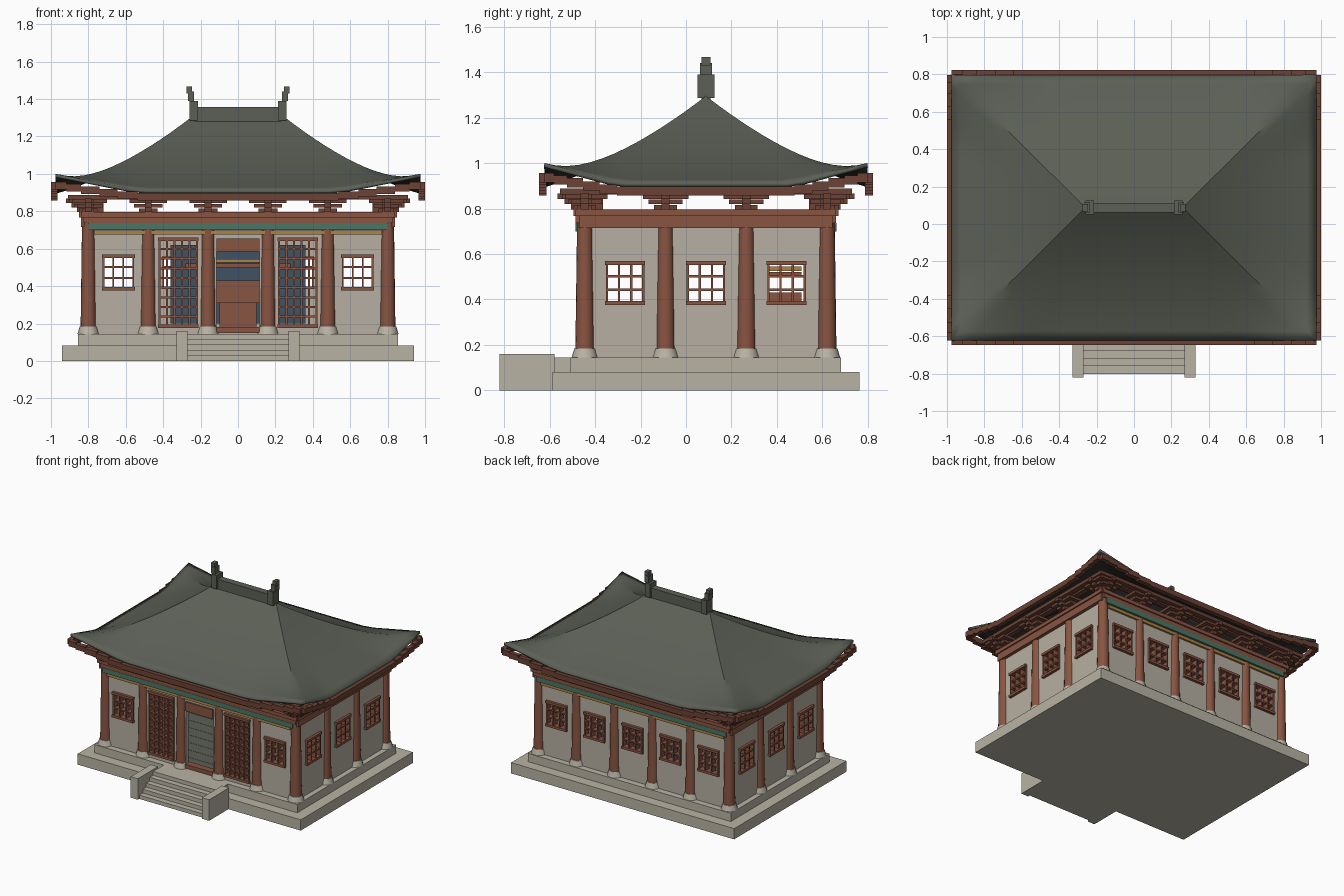
import bpy, bmesh
from mathutils import Matrix, Vector

if "Cube" in bpy.data.objects:
    bpy.data.objects.remove(bpy.data.objects["Cube"])


def material(name, r, g, b):
    m = bpy.data.materials.new(name)
    m.use_nodes = True
    m.diffuse_color = (r, g, b, 1)
    m.node_tree.nodes["Principled BSDF"].inputs["Base Color"].default_value = (r, g, b, 1)
    return m


STONE = material("pale stone", .48, .45, .37)
WALL = material("plaster", .47, .43, .36)
WOOD = material("red brown wood", .25, .09, .055)
DARK_WOOD = material("dark brown wood", .15, .055, .035)
TILE = material("grey roof tile", .105, .115, .092)
SOFFIT = material("dark soffit", .03, .03, .028)
GREEN = material("green paint", .07, .18, .13)
GOLD = material("gold paint", .42, .23, .06)
BLUE = material("blue cloth", .05, .085, .13)

CY = .0875                      # the hall sits slightly behind the origin
HX, HY = .8, .5325              # half spacing of the outer columns
COLS_X = [-.8, -.48, -.16, .16, .48, .8]
COLS_Y = [-HY, -HY / 3, HY / 3, HY]
GROUND = .145
SIDES = ("front", "back", "left", "right")


def finish(name, bm, *mats):
    me = bpy.data.meshes.new(name)
    bm.to_mesh(me)
    bm.free()
    for m in mats:
        me.materials.append(m)
    ob = bpy.data.objects.new(name, me)
    bpy.context.collection.objects.link(ob)
    return ob


def smooth(ob):
    bpy.ops.object.select_all(action="DESELECT")
    ob.select_set(True)
    bpy.context.view_layer.objects.active = ob
    bpy.ops.object.shade_smooth_by_angle(angle=.6)


def boxes(name, mat, spans):
    """One object from boxes (x0, x1, y0, y1, z0, z1), y measured from the hall centre."""
    bm = bmesh.new()
    for x0, x1, y0, y1, z0, z1 in spans:
        mid = Vector((x0 + x1, y0 + y1 + 2 * CY, z0 + z1)) / 2
        size = Matrix.Diagonal((abs(x1 - x0), abs(y1 - y0), z1 - z0, 1))
        bmesh.ops.create_cube(bm, size=1, matrix=Matrix.Translation(mid) @ size)
    return finish(name, bm, mat)


def on_side(side, a0, a1, o0, o1, z0, z1):
    """Box on one side of the hall: a runs along the wall, o outward from the centre."""
    s = -1 if side in ("front", "right") else 1
    if side in ("front", "back"):
        return (a0, a1, s * o0, s * o1, z0, z1)
    return (s * o0, s * o1, a0, a1, z0, z1)


def along(side):
    return (COLS_X, HY) if side in ("front", "back") else (COLS_Y, HX)


# Stone platform and front stairs
boxes("platform", STONE, [(-.94, .94, -.675, .675, 0, .082),
                          (-.855, .855, -.595, .595, .082, GROUND)])
boxes("stairs", STONE, [(-.27, .27, -.89 + .042 * i, -.58, 0, .029 * (i + 1)) for i in range(5)])
boxes("stair_cheeks", STONE, [(s * .27, s * .33, -.907, -.665, 0, .16) for s in (-1, 1)])
boxes("floor_planks", TILE, [(-.77, .77, -.5 + i * .1, -.402 + i * .1, GROUND, .15) for i in range(10)])

# Columns on round stone feet
spots = {(x, y) for x in COLS_X for y in (-HY, HY)} | {(x, y) for x in (-HX, HX) for y in COLS_Y}


def cones(name, mat, r0, r1, z0, z1):
    bm = bmesh.new()
    for x, y in sorted(spots):
        bmesh.ops.create_cone(bm, cap_ends=True, segments=16, radius1=r0, radius2=r1, depth=z1 - z0,
                              matrix=Matrix.Translation((x, y + CY, (z0 + z1) / 2)))
    smooth(finish(name, bm, mat))


cones("columns", WOOD, .042, .034, GROUND, .74)
cones("column_feet", STONE, .058, .046, GROUND, .185)

# Walls with openings, window lattices and lattice doors
walls, bars = [], []
for side in SIDES:
    cols, out = along(side)
    for a0, a1 in zip(cols, cols[1:]):
        c = (a0 + a1) / 2
        half, low, high, nv, nh = .08, .385, .56, 2, 2
        if side == "front" and abs(c) < .1:
            half, low, high, nv, nh = .115, .165, .655, 0, 0
        elif side == "front" and abs(c) < .4:
            half, low, high, nv, nh = .1, .185, .65, 4, 8
        i, o = out - .015, out + .015
        for span in ((a0, c - half, GROUND, .74), (c + half, a1, GROUND, .74),
                     (c - half, c + half, GROUND, low), (c - half, c + half, high, .74)):
            walls.append(on_side(side, *span[:2], i, o, *span[2:]))
        for k in range(nv):
            a = c + half * (2 * (k + 1) / (nv + 1) - 1)
            bars.append(on_side(side, a - .005, a + .005, i - .005, o + .012, low, high))
        for k in range(nh):
            z = low + (high - low) * (k + 1) / (nh + 1)
            bars.append(on_side(side, c - half, c + half, i - .005, o + .008, z - .005, z + .005))
        if nv:
            for z in (low, high):
                bars.append(on_side(side, c - half - .008, c + half + .008, i, o + .02, z - .009, z + .009))
            for a in (c - half, c + half):
                bars.append(on_side(side, a - .005, a + .005, i, o + .012, low, high))
boxes("walls", WALL, walls)
boxes("window_lattices", WOOD, bars)

# Central doorway
boxes("doorway_frame", WOOD, [(-.115, .115, -.56, -.51, z0, z1)
                              for z0, z1 in ((.15, .18), (.585, .61), (.61, .635), (.635, .655))])

# Altar, canopy rail and cloth inside
boxes("altar", WOOD, [(-.1, .1, .29, .4, .15, .31), (-.115, .115, .27, .42, .31, .43)])
boxes("canopy_rail", WOOD, [(-.28, .28, .28, .42, .5, .52)])
boxes("canopy_trim", GOLD, [(-.2, .2, .28, .42, .525, .545)])
boxes("back_cloth", BLUE, [(-.36, .36, .46, .468, .2, .62)])

# Painted rails and tie beams
boxes("gold_rails", GOLD, [on_side(s, -.77, .77, HY, HY + .03, .675, .697) for s in SIDES[:2]])
boxes("green_rails", GREEN, [on_side(s, -.8, .8, HY - .03, HY + .042, .7, .737) for s in SIDES[:2]])
beams = []
for side in SIDES:
    cols, out = along(side)
    end = cols[-1]
    low = .737 if side in SIDES[:2] else .715
    beams.append(on_side(side, -end - .025, end + .025, out - .03, out + .04, low, .768))
    beams.append(on_side(side, -end - .04, end + .04, out - .04, out + .05, .768, .795))
boxes("tie_beams", WOOD, beams)

# Stepped brackets carrying the eave purlins
brackets, purlins = [], []
for side in SIDES:
    cols, out = along(side)
    for a in cols:
        for k in range(3):
            w, z = .05 + .025 * k, .795 + .024 * k
            brackets.append(on_side(side, a - w, a + w, out - .03, out + .035 + .025 * k, z, z + .02))
            w = .018
            brackets.append(on_side(side, a - w, a + w, out - .08, out + .06 + .03 * k, z, z + .024))
    for k in range(2):
        reach = .035 + .055 * k
        end = cols[-1] + reach + .02
        purlins.append(on_side(side, -end, end, out + reach - .02, out + reach + .02, .862, .888))
boxes("brackets", DARK_WOOD, brackets)
boxes("eave_purlins", DARK_WOOD, purlins)

# Curved hip roof built as rings from the ridge out to the lifted eaves
RIDGE, EAVE_X, EAVE_Y = .26, .975, .71


def lift(f):
    return .088 * max(0, (abs(f) - .55) / .45)


def roof_height(s, f):
    return 1.295 - .55 * s + .167 * s * s + lift(f) * s ** 5


RINGS, N = 14, 20
bm = bmesh.new()
rings = []
for r in range(RINGS + 1):
    s = r / RINGS
    ex, ey = RIDGE + (EAVE_X - RIDGE) * s, EAVE_Y * s
    ring = []
    for u0, v0, du, dv in ((-1, -1, 1, 0), (1, -1, 0, 1), (1, 1, -1, 0), (-1, 1, 0, -1)):
        for k in range(N):
            f = 2 * k / N
            u, v = u0 + du * f, v0 + dv * f
            ring.append(bm.verts.new((u * ex, v * ey + CY, roof_height(s, f - 1))))
    rings.append(ring)
for inner, outer in zip(rings, rings[1:]):
    for k in range(len(inner)):
        j = (k + 1) % len(inner)
        bm.faces.new((inner[k], outer[k], outer[j], inner[j]))
bmesh.ops.remove_doubles(bm, verts=bm.verts, dist=.0005)
roof = finish("hip_roof", bm, TILE, SOFFIT)
thick = roof.modifiers.new("thickness", "SOLIDIFY")
thick.thickness = .018
thick.offset = -1
thick.material_offset = 1
smooth(roof)

# Stepped eave boards following the lift of the corners
boards = []
for side in SIDES:
    half, out = (EAVE_X, EAVE_Y) if side in SIDES[:2] else (EAVE_Y, EAVE_X)
    cuts = [.55, .66, .76, .86, .94, 1]
    boards.append(on_side(side, -half * .55, half * .55, out - .01, out + .025, .858, .898))
    for f0, f1 in zip(cuts, cuts[1:]):
        z = .858 + lift((f0 + f1) / 2) * .7
        for s in (-1, 1):
            boards.append(on_side(side, s * half * f0, s * half * f1, out - .01, out + .025, z, z + .04))
boxes("eave_boards", DARK_WOOD, boards)

# Ridge with upturned end ornaments
boxes("ridge", TILE, [(-.23, .23, -.02, .02, 1.28, 1.34), (-.23, .23, -.026, .026, 1.34, 1.357)])
ends = []
for s in (-1, 1):
    ends += [(s * .215, s * .26, -.037, .037, 1.285, 1.39),
             (s * .235, s * .268, -.027, .027, 1.39, 1.44),
             (s * .245, s * .275, -.02, .02, 1.43, 1.467)]
boxes("ridge_ornaments", TILE, ends)
